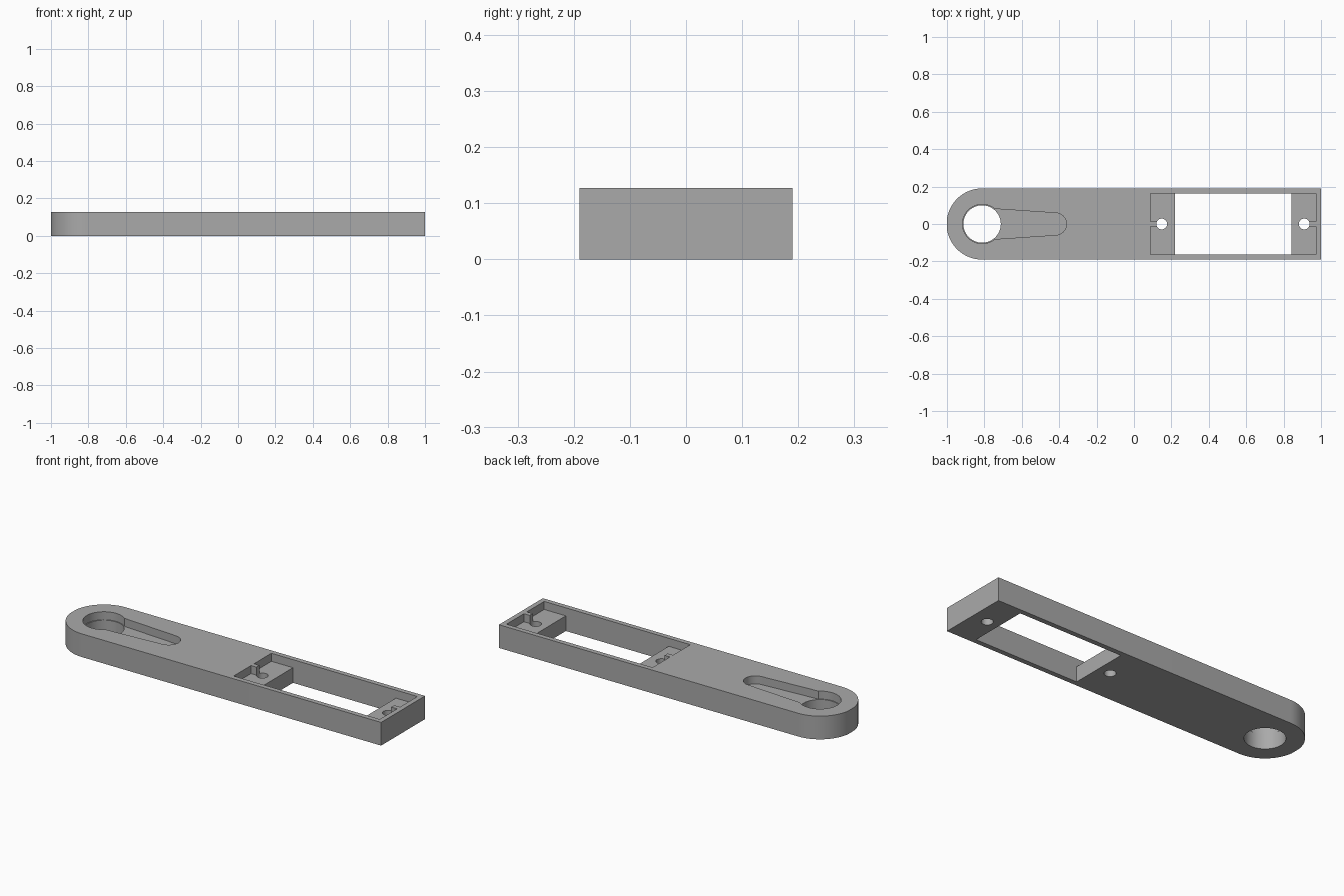
import bpy, bmesh, math

if "Cube" in bpy.data.objects:
    bpy.data.objects.remove(bpy.data.objects["Cube"])

H = 0.127           # arm thickness
FLOOR = 0.083       # height of the recess floors
TOP, LOW = H + 0.05, -0.05
HORN_X = -0.812     # centre of the round end

grey = bpy.data.materials.new("grey plastic")
grey.diffuse_color = (0.4, 0.4, 0.4, 1)
grey.use_nodes = True
grey.node_tree.nodes["Principled BSDF"].inputs["Base Color"].default_value = grey.diffuse_color


def prism(name, points, z0, z1):
    """Extrude an outline from z0 to z1."""
    bm = bmesh.new()
    face = bm.faces.new([bm.verts.new((x, y, z0)) for x, y in points])
    top = bmesh.ops.extrude_face_region(bm, geom=[face])["geom"]
    verts = [v for v in top if isinstance(v, bmesh.types.BMVert)]
    bmesh.ops.translate(bm, vec=(0, 0, z1 - z0), verts=verts)
    bmesh.ops.recalc_face_normals(bm, faces=bm.faces)
    mesh = bpy.data.meshes.new(name)
    bm.to_mesh(mesh)
    bm.free()
    mesh.materials.append(grey)
    ob = bpy.data.objects.new(name, mesh)
    bpy.context.collection.objects.link(ob)
    return ob


def arc(cx, r, a0, a1, n):
    return [(cx + r * math.cos(math.radians(a0 + (a1 - a0) * i / n)),
             r * math.sin(math.radians(a0 + (a1 - a0) * i / n))) for i in range(n + 1)]


def circle(cx, r, n=48):
    return arc(cx, r, 0, 360, n)[:-1]


def rect(x0, x1, y):
    return [(x0, -y), (x1, -y), (x1, y), (x0, y)]


# Arm: straight bar with one round end
arm = prism("arm", [(1, -0.19), (1, 0.19)] + arc(HORN_X, 0.19, 90, 270, 48)
            + [], 0, H)
for v in arm.data.vertices:
    v.co.x = max(v.co.x, -1.0)

# Pocket outline, leaving a thin rib between each end wall and its screw hole
R = 0.013
pocket = [(0.088, -0.163), (0.973, -0.163), (0.973, -R), (0.91, -R), (0.91, R), (0.973, R),
          (0.973, 0.163), (0.088, 0.163), (0.088, R), (0.148, R), (0.148, -R), (0.088, -R)]

# Tapered slot that widens into the round recess
slot = [(HORN_X, -0.087), (-0.745, -0.081)] + arc(-0.42, 0.059, -90, 90, 24) \
    + [(-0.745, 0.081), (HORN_X, 0.087)]

cutters = [
    prism("pocket_cutter", pocket, FLOOR, TOP),
    prism("window_cutter", rect(0.219, 0.842, 0.163), LOW, TOP),
    prism("slot_cutter", slot, FLOOR, TOP),
    prism("round_recess_cutter", circle(HORN_X, 0.105), FLOOR, TOP),
    prism("round_hole_cutter", circle(HORN_X, 0.1), LOW, TOP),
    prism("inner_screw_cutter", circle(0.148, 0.029, 32), LOW, TOP),
    prism("outer_screw_cutter", circle(0.91, 0.029, 32), LOW, TOP),
]
bpy.context.view_layer.objects.active = arm
for c in cutters:
    mod = arm.modifiers.new(c.name, 'BOOLEAN')
    mod.operation, mod.solver, mod.object = 'DIFFERENCE', 'EXACT', c
    bpy.ops.object.modifier_apply(modifier=mod.name)
for c in cutters:
    bpy.data.objects.remove(c)

# Smooth curved walls, sharp edges
arm.select_set(True)
bpy.ops.object.shade_smooth_by_angle(angle=math.radians(30))
